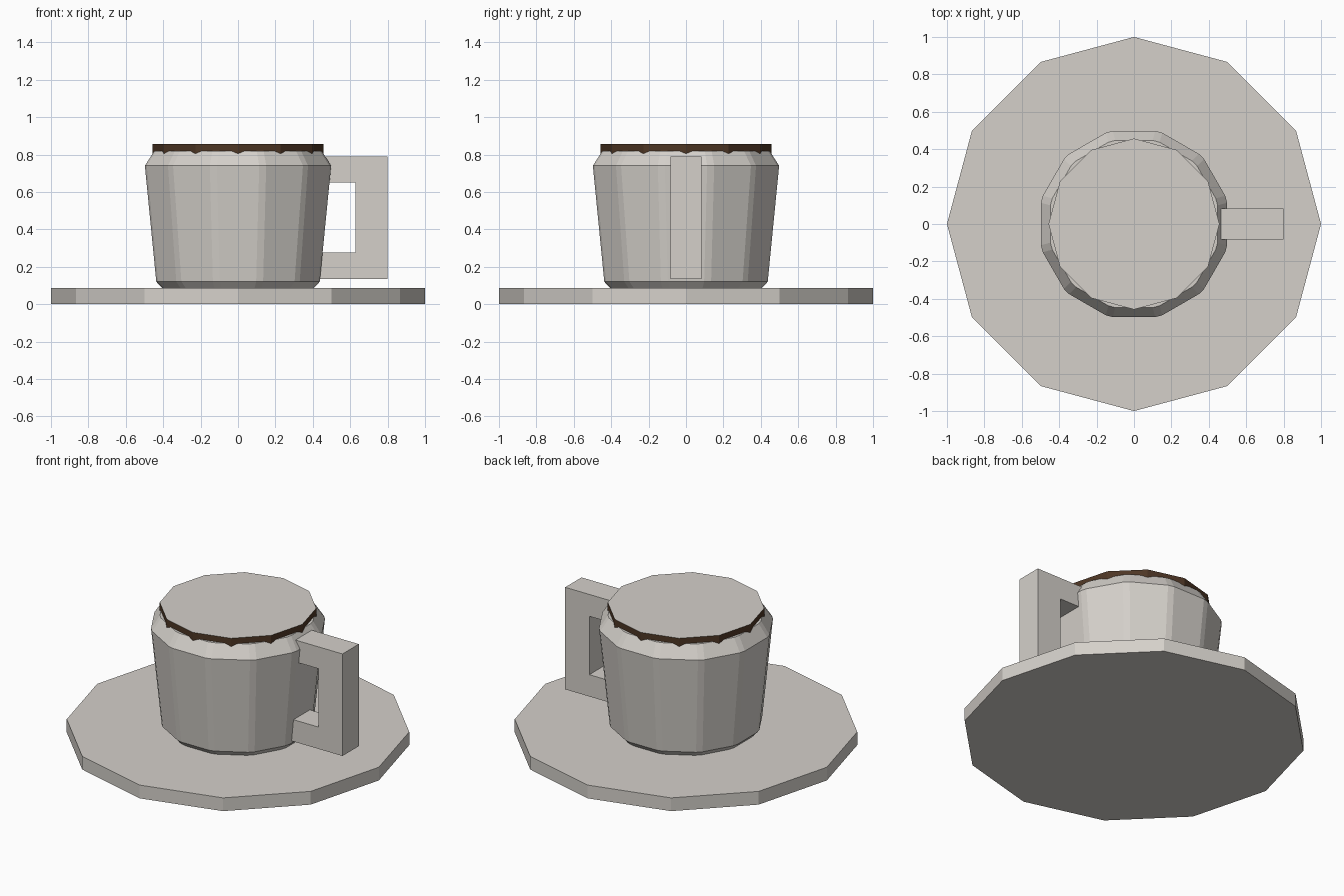
import bpy, bmesh, math

if "Cube" in bpy.data.objects:
    bpy.data.objects.remove(bpy.data.objects["Cube"])


def make_material(name, color):
    m = bpy.data.materials.new(name)
    m.diffuse_color = (*color, 1)
    m.use_nodes = True
    m.node_tree.nodes["Principled BSDF"].inputs["Base Color"].default_value = m.diffuse_color
    return m


china = make_material("warm grey china", (0.66, 0.63, 0.59))
brown = make_material("coffee brown", (0.075, 0.037, 0.018))


def finish(name, bm, *mats):
    bmesh.ops.recalc_face_normals(bm, faces=bm.faces)
    mesh = bpy.data.meshes.new(name)
    bm.to_mesh(mesh)
    bm.free()
    obj = bpy.data.objects.new(name, mesh)
    for m in mats:
        mesh.materials.append(m)
    bpy.context.collection.objects.link(obj)
    return obj


def loft(rings):
    """Closed solid through stacked rings of equal point count."""
    bm = bmesh.new()
    loops = [[bm.verts.new(p) for p in ring] for ring in rings]
    for a, b in zip(loops, loops[1:]):
        n = len(a)
        for i in range(n):
            j = (i + 1) % n
            bm.faces.new((a[i], a[j], b[j], b[i]))
    bm.faces.new(loops[0])
    top = bm.faces.new(loops[-1])
    return bm, top


def ring12(r, z):
    return [(r * math.cos(i * math.pi / 6), r * math.sin(i * math.pi / 6), z)
            for i in range(12)]


def cut_ring(apothem, z, cut=0.02):
    """Twelve flat sides facing 0, 30, 60... degrees, with clipped corners."""
    half = apothem * math.tan(math.pi / 12) - cut
    pts = []
    for i in range(12):
        c, s = math.cos(i * math.pi / 6), math.sin(i * math.pi / 6)
        for t in (-half, half):
            pts.append((apothem * c - t * s, apothem * s + t * c, z))
    return pts


# Saucer
bm, _ = loft([ring12(1.0, 0), ring12(1.0, 0.085)])
finish("saucer", bm, china)

# Cup body with chamfered foot and shoulder
bm, _ = loft([cut_ring(a, z) for a, z in
              ((0.40, 0.08), (0.437, 0.12), (0.498, 0.74), (0.447, 0.82))])
finish("cup_body", bm, china)

# Brown rim band with a pale top surface inset in it
bm, top = loft([ring12(0.457, 0.76), ring12(0.457, 0.857)])
bmesh.ops.inset_region(bm, faces=[top], thickness=0.03)
top.material_index = 1
finish("cup_rim", bm, brown, china)

# Handle: C-shaped profile extruded across y
profile = [(0.41, 0.135), (0.80, 0.135), (0.80, 0.79), (0.41, 0.79),
           (0.41, 0.65), (0.628, 0.65), (0.628, 0.275), (0.41, 0.275)]
bm, _ = loft([[(x, y, z) for x, z in profile] for y in (-0.083, 0.083)])
finish("handle", bm, china)
